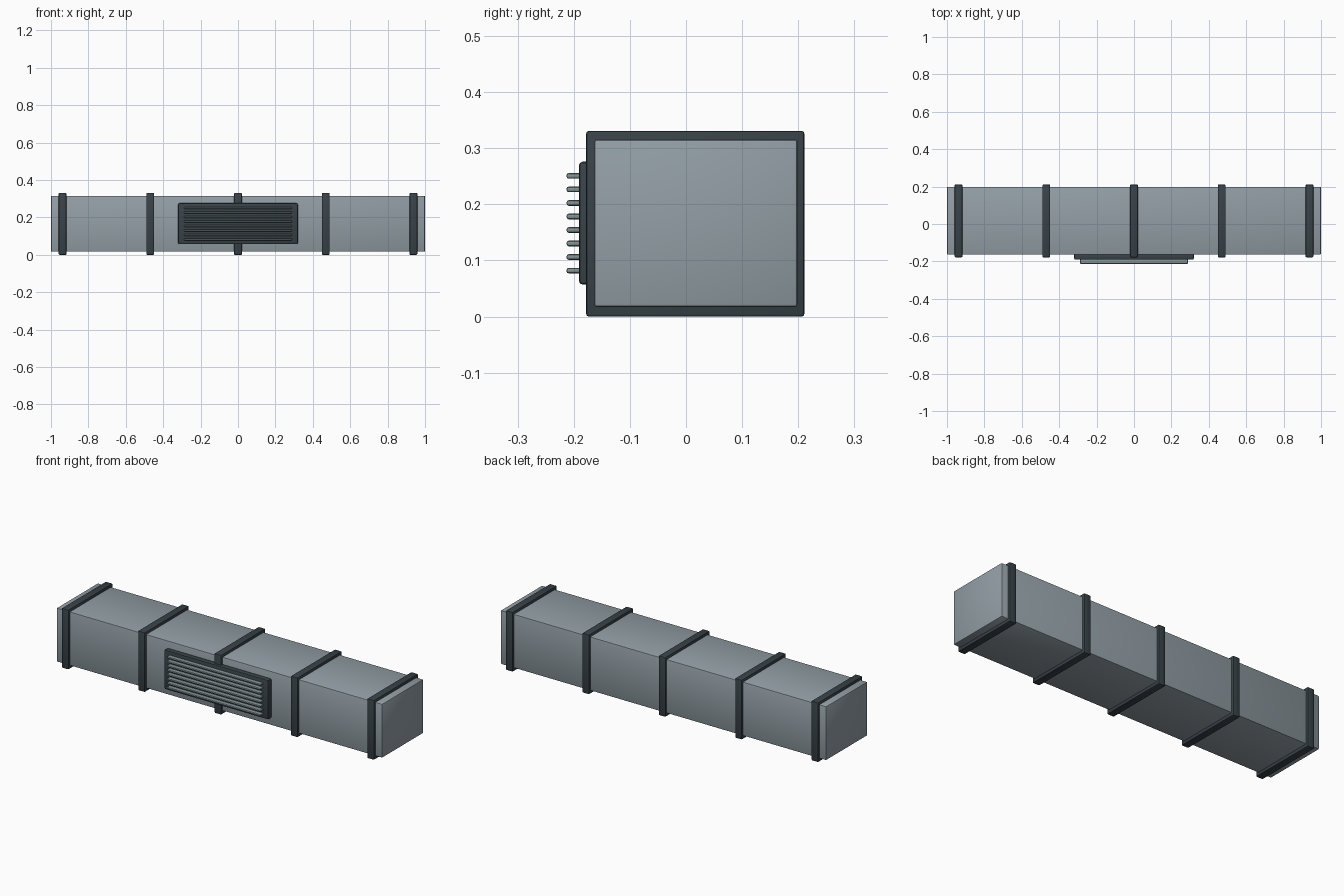
import bpy

cube = bpy.data.objects.get("Cube")
if cube:
    bpy.data.objects.remove(cube, do_unlink=True)


def material(name, rgb):
    mat = bpy.data.materials.new(name)
    mat.use_nodes = True
    mat.diffuse_color = (*rgb, 1)
    mat.node_tree.nodes["Principled BSDF"].inputs["Base Color"].default_value = (*rgb, 1)
    return mat


steel = material("galvanised steel", (0.29, 0.345, 0.38))
dark = material("dark steel", (0.04, 0.055, 0.065))
slat_grey = material("slat grey", (0.23, 0.29, 0.30))


def box(name, low, high, mat, bevel, segments=2):
    """Rounded box between two corners."""
    bpy.ops.mesh.primitive_cube_add(size=1, location=[(a + b) / 2 for a, b in zip(low, high)])
    obj = bpy.context.object
    obj.name = name
    obj.scale = [b - a for a, b in zip(low, high)]
    bpy.ops.object.transform_apply(location=False, rotation=False, scale=True)
    mod = obj.modifiers.new("rounded edges", "BEVEL")
    mod.width = bevel
    mod.segments = segments
    obj.data.materials.append(mat)
    bpy.ops.object.modifier_apply(modifier=mod.name)
    bpy.ops.object.shade_smooth_by_angle()
    return obj


# Long rectangular duct
box("duct", (-1, -0.164, 0.017), (1, 0.199, 0.316), steel, 0.006)

# Flange collars at even spacing
for i in range(5):
    x = (i - 2) * 0.469
    box(f"collar_{i + 1}", (x - 0.021, -0.178, 0), (x + 0.021, 0.211, 0.331), dark, 0.005)

# Vent grille plate with horizontal slats
box("grille_plate", (-0.32, -0.191, 0.057), (0.32, -0.158, 0.276), dark, 0.007)
for i in range(8):
    z = 0.082 + i * 0.0241
    box(f"grille_slat_{i + 1}", (-0.288, -0.213, z - 0.005), (0.288, -0.187, z + 0.005), slat_grey, 0.004)
